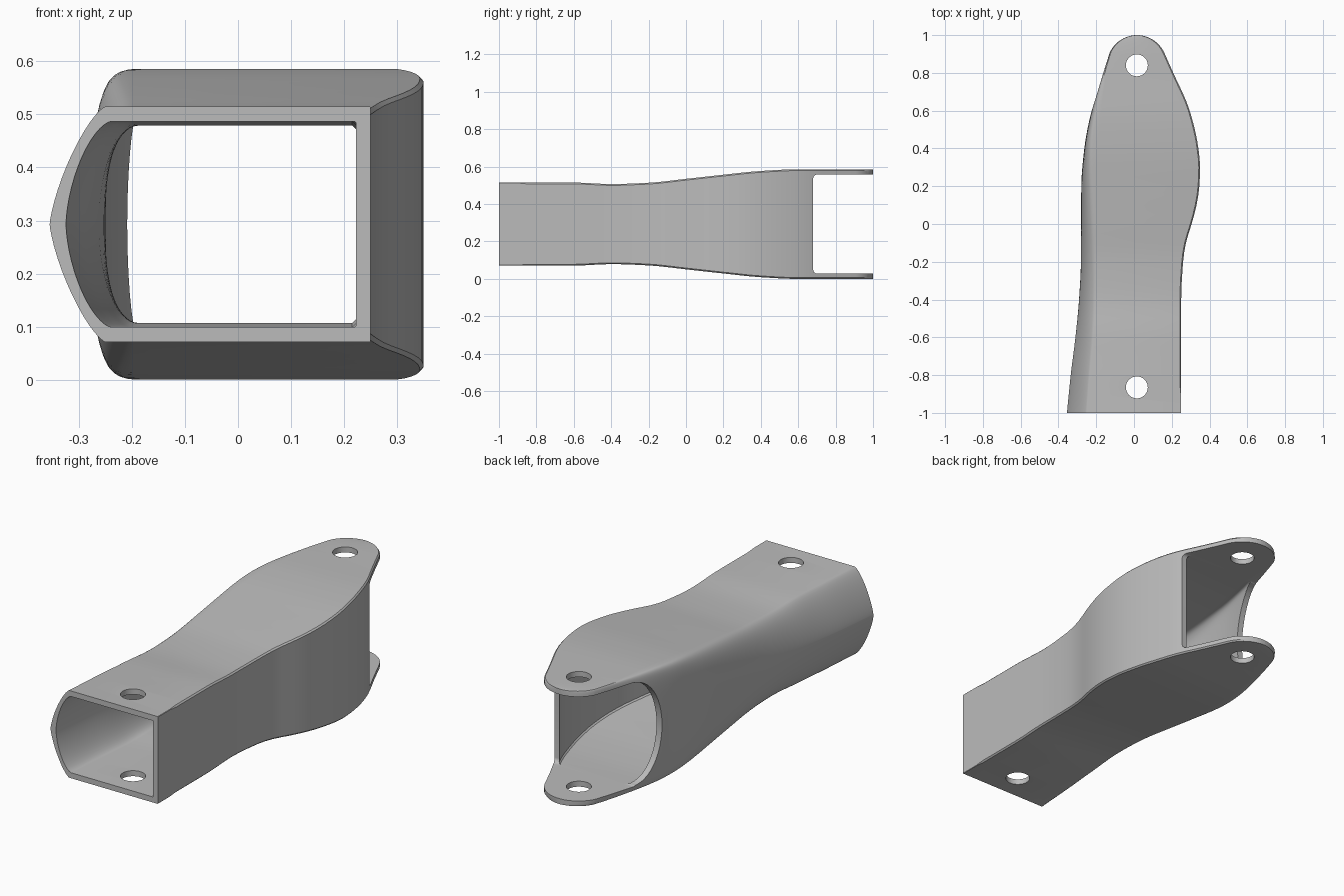
import bpy
import bmesh
from math import sin, cos, pi, sqrt

cube = bpy.data.objects.get("Cube")
if cube:
    bpy.data.objects.remove(cube, do_unlink=True)

MID = 0.293          # height of the horizontal symmetry plane
WALL = 0.028
TIP_X, TIP_Y, TIP_R = 0.015, 0.84, 0.16

# Outline profiles along the length: (y, value)
LEFT = [(-1.1, -.365), (-1, -.355), (-.8, -.335), (-.6, -.31), (-.4, -.291), (-.2, -.281),
        (.2, -.279), (.4, -.263), (.6, -.225), (.8, -.165), (.9, -.133)]
RIGHT = [(-1.1, .25), (-.4, .25), (-.2, .26), (-.1, .275), (0, .305), (.1, .331), (.2, .346),
         (.3, .35), (.4, .341), (.6, .295), (.8, .208), (.9, .163)]
HALF = [(-1.1, .222), (-.6, .222), (-.4, .214), (-.2, .221), (0, .242), (.2, .264),
        (.4, .284), (.6, .293), (1, .293)]
BULGE = [(-1.1, .107), (-1, .105), (-.2, .085), (.2, .08), (.6, .052), (.8, .02), (1, .01)]
SQUARE = [(-1.1, 1.35), (-1, 1.35), (-.6, 1.5), (-.2, 2), (.2, 3), (.6, 6), (1, 6)]


def curve(table, y):
    """Smooth cubic interpolation through a profile."""
    last = len(table) - 1
    y = min(max(y, table[0][0]), table[last][0])
    i = max(k for k in range(last) if table[k][0] <= y)

    def slope(k):
        if k in (0, last):
            return 0 if table is HALF else (table[min(k + 1, last)][1] - table[max(k - 1, 0)][1]) / (
                table[min(k + 1, last)][0] - table[max(k - 1, 0)][0])
        (ya, a), (yb, b), (yc, c) = table[k - 1:k + 2]
        d, e = (b - a) / (yb - ya), (c - b) / (yc - yb)
        return 0 if d * e <= 0 else 2 * d * e / (d + e)

    (y0, a), (y1, b) = table[i], table[i + 1]
    h = y1 - y0
    t = (y - y0) / h
    return (a * (1 + 2 * t) * (1 - t) ** 2 + b * t * t * (3 - 2 * t)
            + h * t * (1 - t) * (slope(i) * (1 - t) - slope(i + 1) * t))


def section(y, inset):
    """Cross-section ring: straight right wall, bowed left wall."""
    left, right = curve(LEFT, y), curve(RIGHT, y)
    if y > 0.9:
        reach = sqrt(max(TIP_R ** 2 - (y - TIP_Y) ** 2, 0))
        left, right = TIP_X - reach, TIP_X + reach
    half = curve(HALF, y) - inset
    left, right = left + inset * 1.1, right - inset
    w = min(curve(BULGE, y) * (0.82 if inset else 1), 0.3 * (right - left))
    n = curve(SQUARE, y) * (1.2 if inset else 1)
    c = min(0.007, 0.1 * (right - left)) if y > -0.9 else 0.002
    ring = [(right, -half + c), (right, half - c), (right - c, half)]
    steps = 28
    for k in range(steps + 1):
        t = pi / 2 - pi * k / steps
        u = abs(cos(t)) ** (2 / n) if 0 < k < steps else 0
        v = abs(sin(t)) ** (2 / n) * (1 if k <= steps / 2 else -1)
        if k == steps // 2:
            v = 0
        ring.append((left + w - w * u, half * v))
    ring.append((right - c, -half))
    return [(x, y, MID + z) for x, z in ring]


def loft(name, rings):
    """Closed solid through a list of matching rings."""
    bm = bmesh.new()
    rows = [[bm.verts.new(p) for p in ring] for ring in rings]
    count = len(rows[0])
    for a, b in zip(rows, rows[1:]):
        for k in range(count):
            j = (k + 1) % count
            bm.faces.new((a[k], a[j], b[j], b[k]))
    bm.faces.new(rows[0])
    bm.faces.new(rows[-1][::-1])
    bmesh.ops.recalc_face_normals(bm, faces=bm.faces)
    mesh = bpy.data.meshes.new(name)
    bm.to_mesh(mesh)
    bm.free()
    obj = bpy.data.objects.new(name, mesh)
    bpy.context.collection.objects.link(obj)
    return obj


def cut(body, cutter):
    cutter.hide_render = True
    mod = body.modifiers.new(cutter.name, 'BOOLEAN')
    mod.operation, mod.solver, mod.object = 'DIFFERENCE', 'EXACT', cutter
    bpy.context.view_layer.objects.active = body
    bpy.ops.object.modifier_apply(modifier=mod.name)
    bpy.data.objects.remove(cutter, do_unlink=True)


def across(name, profile, x0, x1):
    """Prism along x from a (y, z) profile."""
    return loft(name, [[(x, y, z) for y, z in profile] for x in (x0, x1)])


# Outer shell with a rounded tip
stations = [-1 + 0.05 * k for k in range(38)]
stations += [TIP_Y + TIP_R * sin(a * pi / 180) for a in range(25, 86, 5)] + [0.9995]
body = loft("hollow_link_arm", [section(y, 0) for y in stations])

# Hollow interior
cut(body, loft("cavity_cutter", [section(-1.03 + 0.05 * k, WALL) for k in range(36)]))

# Fork opening with rounded inner corners
r, y0, gap = 0.022, 0.68, 0.265
fork = [(1.1, MID + gap), (1.1, MID - gap)]
for sign in (-1, 1):
    arc = [(y0 + r - r * sin(t * pi / 12), MID + sign * (gap - r + r * cos(t * pi / 12)))
           for t in range(7)]
    fork += arc if sign < 0 else arc[::-1]
cut(body, across("fork_cutter", fork, -1, 1))

# Concave end of the bowed wall
scoop = [(0.7 + 0.165 * cos(k * pi / 24), MID + 0.262 * sin(k * pi / 24)) for k in range(48)]
cut(body, across("scoop_cutter", scoop, -0.6, -0.04))

# Pin holes through both plates
for y in (0.84, -0.865):
    rings = [[(TIP_X + 0.058 * cos(k * pi / 24), y + 0.058 * sin(k * pi / 24), z)
              for k in range(48)] for z in (-0.1, 0.8)]
    cut(body, loft("pin_hole_cutter", rings))

# Material and shading
grey = bpy.data.materials.new("plain_grey")
grey.use_nodes = True
colour = (0.5, 0.5, 0.5, 1)
grey.diffuse_color = colour
grey.node_tree.nodes["Principled BSDF"].inputs["Base Color"].default_value = colour
body.data.materials.clear()
body.data.materials.append(grey)
for face in body.data.polygons:
    face.material_index = 0
bpy.ops.object.select_all(action='DESELECT')
body.select_set(True)
bpy.context.view_layer.objects.active = body
bpy.ops.object.shade_smooth_by_angle(angle=pi / 6)
